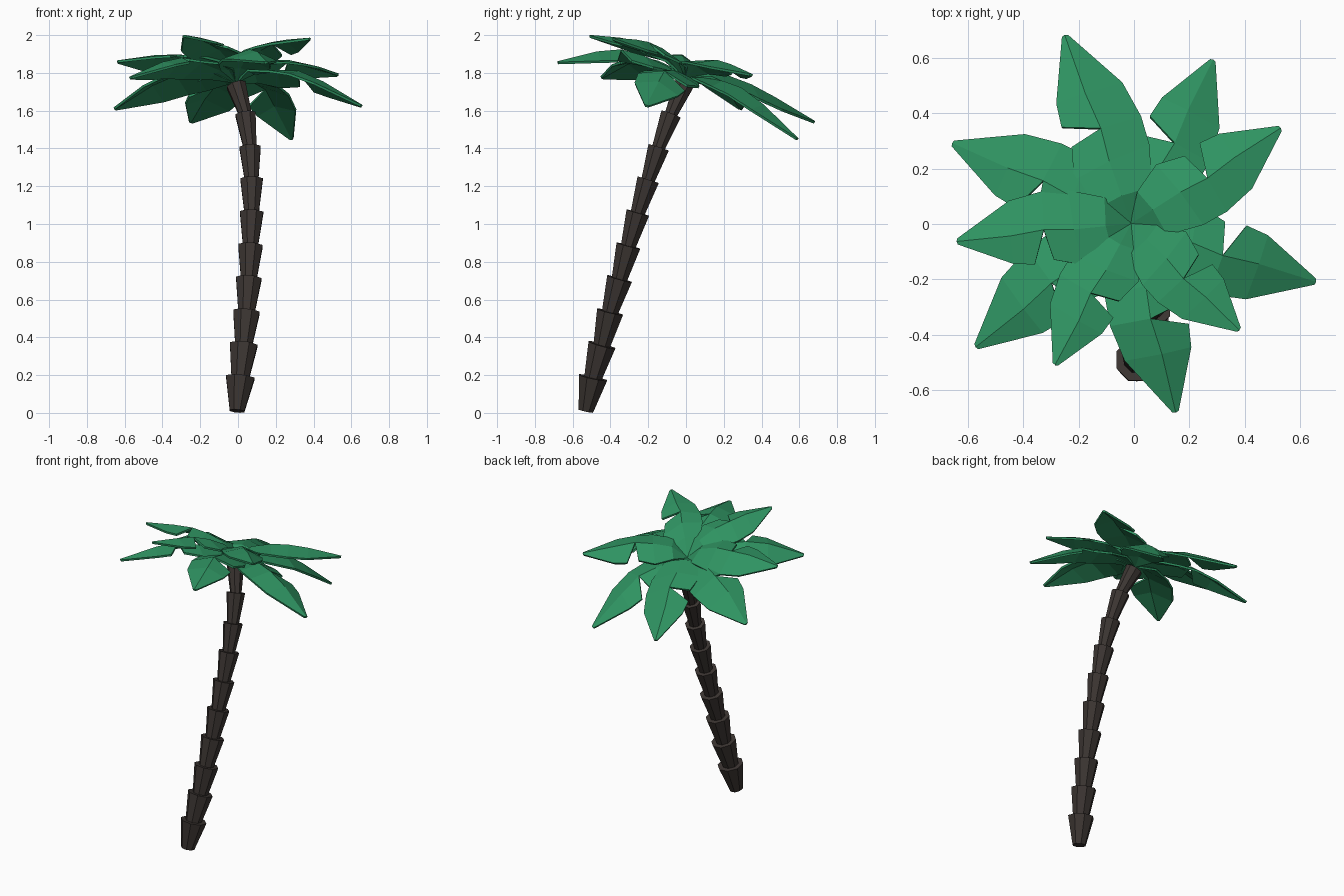
import bpy, bmesh, math
from mathutils import Vector

if "Cube" in bpy.data.objects:
    bpy.data.objects.remove(bpy.data.objects["Cube"])


def material(name, rgb):
    m = bpy.data.materials.new(name)
    m.diffuse_color = (*rgb, 1)
    m.use_nodes = True
    m.node_tree.nodes["Principled BSDF"].inputs["Base Color"].default_value = m.diffuse_color
    return m


bark = material("bark", (0.045, 0.036, 0.032))
green = material("leaf_green", (0.028, 0.29, 0.12))


def add_object(name, bm, mat):
    bmesh.ops.recalc_face_normals(bm, faces=bm.faces)
    me = bpy.data.meshes.new(name)
    bm.to_mesh(me)
    bm.free()
    me.materials.append(mat)
    ob = bpy.data.objects.new(name, me)
    bpy.context.collection.objects.link(ob)
    return ob


# Trunk: stacked flaring cups along a leaning path
path = [(-.005, -.53, .01), (.012, -.492, .187), (.03, -.445, .36), (.045, -.402, .535),
        (.057, -.352, .71), (.066, -.305, .885), (.072, -.255, 1.06), (.072, -.2, 1.235),
        (.064, -.145, 1.405), (.04, -.08, 1.58), (-.01, -.012, 1.735)]
SIDES = 8
for i in range(10):
    a, b = Vector(path[i]), Vector(path[i + 1])
    axis = (b - a).normalized()
    if i:
        a -= axis * 0.012
    side = Vector((1, 0, 0)).cross(axis).normalized()
    other = axis.cross(side)
    top_r = 0.082 - 0.003 * i
    bm = bmesh.new()
    rings = []
    for centre, r in ((a, 0.042 if i == 0 else top_r * 0.62), (b, top_r)):
        ring = []
        for k in range(SIDES):
            t = 2 * math.pi * (k + .5) / SIDES
            ring.append(bm.verts.new(centre + (side * math.cos(t) + other * math.sin(t)) * r))
        rings.append(ring)
        bm.faces.new(ring)
    for k in range(SIDES):
        n = (k + 1) % SIDES
        bm.faces.new((rings[0][k], rings[0][n], rings[1][n], rings[1][k]))
    add_object(f"trunk_segment_{i + 1}", bm, bark)

# Leaf outline: (distance along leaf, sideways offset)
MID = [(0, 0), (.15, 0), (.33, 0), (.5, -.015), (.69, 0), (1, 0)]
LEFT = [(.13, .13), (.3, .2), (.46, .155), (.57, .17), (.69, .155), (.995, .014)]
RIGHT = [(.14, -.16), (.34, -.22), (.49, -.228), (.68, -.195), (.995, -.014)]
FACES = [("m0", "m1", "l0"), ("m1", "m2", "l1", "l0"), ("m2", "m3", "l2", "l1"),
         ("m3", "m4", "l4", "l3"), ("m4", "m5", "l5", "l4"),
         ("m0", "r0", "m1"), ("m1", "r0", "r1", "m2"), ("m2", "r1", "r2", "m3"),
         ("m3", "r2", "r3", "m4"), ("m4", "r3", "r4", "m5")]
LEAN = 0.33  # crown leans with the trunk


def arch(t, heights):
    stops = [p[0] for p in MID]
    for k in range(5):
        if t <= stops[k + 1]:
            f = (t - stops[k]) / (stops[k + 1] - stops[k])
            return heights[k] * (1 - f) + heights[k + 1] * f
    return 0


def leaf(name, tip, root_z, heights):
    d = Vector((tip[0] + .01, tip[1], 0))
    length = d.length
    d.normalize()
    left = Vector((-d.y, d.x, 0))
    tip_z = tip[2] + LEAN * tip[1]
    width = .2 + .7 * length
    bm = bmesh.new()
    verts = {}
    for key, pts in (("m", MID), ("l", LEFT), ("r", RIGHT)):
        for k, (t, v) in enumerate(pts):
            p = Vector((-.01, 0, 0)) + d * t * length + left * v * width
            droop = .38 * abs(v) * width * min(1, t / .4) if key != "m" else 0
            p.z = root_z + (tip_z - root_z) * t + arch(t, heights) - droop - LEAN * p.y
            verts[f"{key}{k}"] = bm.verts.new(p)
    for f in FACES:
        bm.faces.new([verts[k] for k in f])
    ob = add_object(name, bm, green)
    s = ob.modifiers.new("thickness", "SOLIDIFY")
    s.thickness = 0.013
    s.offset = 0


# Upper tier of leaves
upper = [(-.25, .68, 1.54), (.53, .345, 1.79), (.38, -.385, 1.98), (-.285, -.51, 1.995), (-.64, -.065, 1.86)]
for i, tip in enumerate(upper):
    leaf(f"upper_leaf_{i + 1}", tip, 1.77, [0, .07, .085, .08, .055, 0])

# Lower tier of leaves
lower = [(.285, .59, 1.45), (.655, -.21, 1.625), (.15, -.68, 1.855), (-.57, -.445, 1.775), (-.655, .29, 1.61)]
for i, tip in enumerate(lower):
    leaf(f"lower_leaf_{i + 1}", tip, 1.75, [0, .065, .1, .115, .085, 0])
